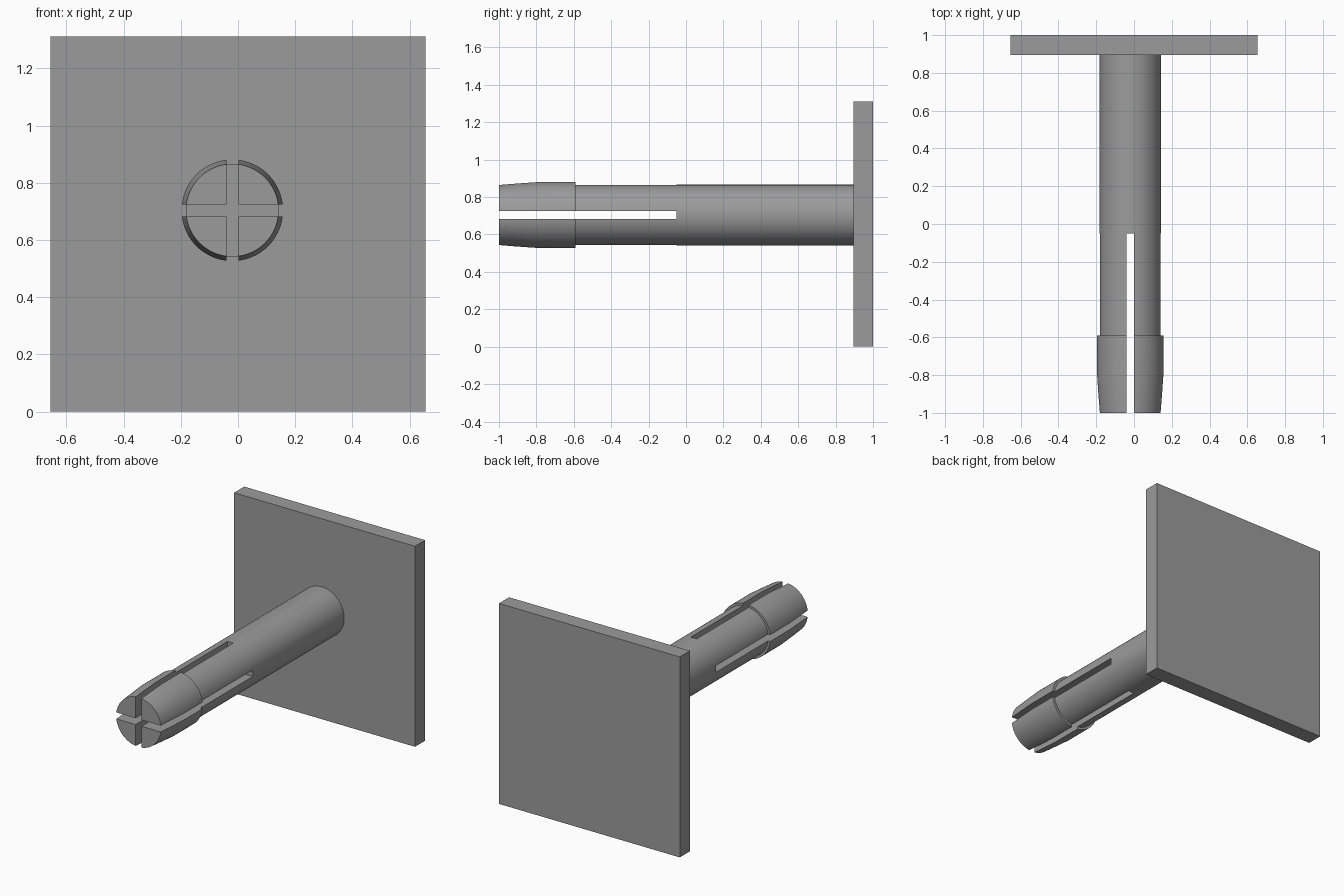
import bpy, bmesh, math
from mathutils import Matrix, Vector

if "Cube" in bpy.data.objects:
    bpy.data.objects.remove(bpy.data.objects["Cube"])

CX, CZ = -0.02, 0.704      # pin axis
SLOT = 0.042               # slot width
SEGMENTS = 96

grey = bpy.data.materials.new("mid grey")
grey.diffuse_color = (0.33, 0.33, 0.33, 1)
grey.use_nodes = True
grey.node_tree.nodes["Principled BSDF"].inputs["Base Color"].default_value = grey.diffuse_color


def finish(name, bm):
    bmesh.ops.recalc_face_normals(bm, faces=bm.faces)
    mesh = bpy.data.meshes.new(name)
    bm.to_mesh(mesh)
    bm.free()
    mesh.materials.append(grey)
    obj = bpy.data.objects.new(name, mesh)
    bpy.context.collection.objects.link(obj)
    return obj


def box(name, low, high):
    low, high = Vector(low), Vector(high)
    bm = bmesh.new()
    bmesh.ops.create_cube(bm, size=1, matrix=Matrix.Translation((low + high) / 2)
                          @ Matrix.Diagonal((*(high - low), 1)))
    return finish(name, bm)


def lathe(name, profile):
    """Closed solid turned around the pin axis from (radius, y) points."""
    bm = bmesh.new()
    rings = []
    for r, y in profile:
        angles = [2 * math.pi * i / SEGMENTS for i in range(SEGMENTS)]
        rings.append([bm.verts.new((CX + r * math.cos(a), y, CZ + r * math.sin(a)))
                      for a in angles])
    for a, b in zip(rings, rings[1:]):
        for i in range(SEGMENTS):
            j = (i + 1) % SEGMENTS
            bm.faces.new((a[i], a[j], b[j], b[i]))
    bm.faces.new(rings[0])
    bm.faces.new(rings[-1])
    return finish(name, bm)


# Square back plate
box("back_plate", (-0.655, 0.895, 0), (0.655, 1, 1.312))

# Pin with a stepped, tapered collar at the free end
pin = lathe("split_pin", [(0.162, -1), (0.170, -0.9), (0.1775, -0.79),
                          (0.1775, -0.59), (0.162, -0.59), (0.162, 0.895)])

# Crossed slots splitting the end into four prongs
h = SLOT / 2
cutters = [
    box("vertical_slot_cutter", (CX - h, -1.1, CZ - 0.3), (CX + h, -0.05, CZ + 0.3)),
    box("horizontal_slot_cutter", (CX - 0.3, -1.1, CZ - h), (CX + 0.3, -0.05, CZ + h)),
]
for cutter in cutters:
    cutter.hide_render = True
    cutter.hide_set(True)
    mod = pin.modifiers.new(cutter.name, 'BOOLEAN')
    mod.operation = 'DIFFERENCE'
    mod.solver = 'EXACT'
    mod.object = cutter

# Apply the cuts, then smooth the round walls only
bpy.context.view_layer.objects.active = pin
pin.select_set(True)
for mod in list(pin.modifiers):
    bpy.ops.object.modifier_apply(modifier=mod.name)
for cutter in cutters:
    bpy.data.objects.remove(cutter)
bpy.ops.object.shade_smooth_by_angle(angle=math.radians(25))
